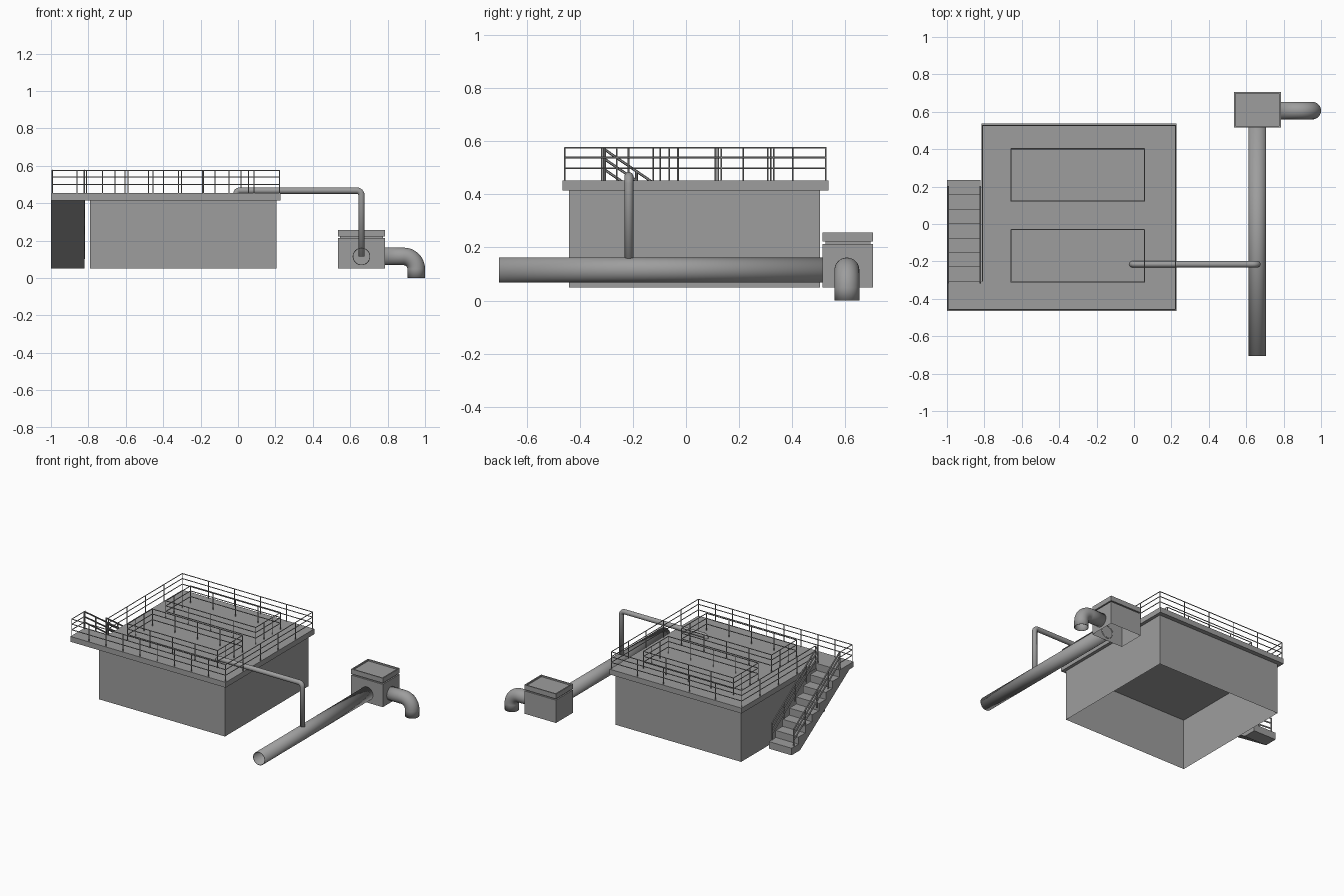
import bpy, bmesh, math
from mathutils import Vector

cube = bpy.data.objects.get("Cube")
if cube:
    bpy.data.objects.remove(cube, do_unlink=True)

grey = bpy.data.materials.new("concrete_grey")
grey.use_nodes = True
colour = (0.34, 0.34, 0.34, 1)
grey.diffuse_color = colour
grey.node_tree.nodes["Principled BSDF"].inputs["Base Color"].default_value = colour


def finish(name, bm, smooth=False):
    bmesh.ops.recalc_face_normals(bm, faces=bm.faces)
    mesh = bpy.data.meshes.new(name)
    bm.to_mesh(mesh)
    bm.free()
    mesh.materials.append(grey)
    obj = bpy.data.objects.new(name, mesh)
    bpy.context.collection.objects.link(obj)
    if smooth:
        bpy.ops.object.select_all(action='DESELECT')
        obj.select_set(True)
        bpy.context.view_layer.objects.active = obj
        bpy.ops.object.shade_smooth_by_angle(angle=math.radians(40))
    return obj


def prism(name, points, direction):
    """Extrude a closed outline along a direction."""
    bm = bmesh.new()
    face = bm.faces.new([bm.verts.new(p) for p in points])
    side = bmesh.ops.extrude_face_region(bm, geom=[face])["geom"]
    bmesh.ops.translate(bm, vec=direction, verts=[g for g in side if isinstance(g, bmesh.types.BMVert)])
    return finish(name, bm)


def box(name, x, y, z, open_bottom=False, rim=0, recess=0):
    bm = bmesh.new()
    bmesh.ops.create_cube(bm, size=1)
    for v in bm.verts:
        v.co = [r[0] if c < 0 else r[1] for c, r in zip(v.co, (x, y, z))]
    bm.normal_update()
    if rim:
        top = [f for f in bm.faces if f.normal.z > 0.9]
        bmesh.ops.inset_region(bm, faces=top, thickness=rim)
        inner = bmesh.ops.extrude_face_region(bm, geom=top)["geom"]
        bmesh.ops.delete(bm, geom=top, context='FACES')
        bmesh.ops.translate(bm, vec=(0, 0, -recess), verts=[g for g in inner if isinstance(g, bmesh.types.BMVert)])
    if open_bottom:
        bmesh.ops.delete(bm, geom=[f for f in bm.faces if f.normal.z < -0.9], context='FACES')
    return finish(name, bm)


def bend(a, corner, b, radius, steps=8):
    """Rounded corner points between two straight runs at right angles."""
    corner = Vector(corner)
    u, v = (Vector(a) - corner).normalized(), (Vector(b) - corner).normalized()
    centre = corner + (u + v) * radius
    angles = [math.pi / 2 * i / steps for i in range(steps + 1)]
    return [centre - v * radius * math.cos(t) - u * radius * math.sin(t) for t in angles]


def pipe(name, path, radius, wall=0.004, sides=32):
    """Open pipe with a thin wall swept along a path in one plane."""
    path = [Vector(p) for p in path]
    bm = bmesh.new()
    rings = []
    for i, p in enumerate(path):
        tangent = (path[min(i + 1, len(path) - 1)] - path[max(i - 1, 0)]).normalized()
        across = Vector((0, 1, 0)) if abs(tangent.y) < 0.5 else Vector((1, 0, 0))
        other = tangent.cross(across)
        angles = [math.tau * k / sides for k in range(sides)]
        rings.append([bm.verts.new(p + radius * (across * math.cos(t) + other * math.sin(t))) for t in angles])
    for a, b in zip(rings, rings[1:]):
        for k in range(sides):
            n = (k + 1) % sides
            bm.faces.new((a[k], a[n], b[n], b[k]))
    obj = finish(name, bm, smooth=True)
    shell = obj.modifiers.new("wall", 'SOLIDIFY')
    shell.thickness = wall
    shell.offset = -1
    return obj


def add_bar(bm, a, b, radius):
    a, b = Vector(a), Vector(b)
    made = bmesh.ops.create_cone(bm, cap_ends=True, segments=6, radius1=radius, radius2=radius, depth=(b - a).length)
    turn = Vector((0, 0, 1)).rotation_difference(b - a).to_matrix()
    for v in made["verts"]:
        v.co = turn @ v.co + (a + b) / 2


RAILS = (0.122, 0.086, 0.046)  # rail heights above the walking surface


def railing(name, runs, radius=0.003):
    """Runs are (start, end, number of bays) along the foot of the railing."""
    bm = bmesh.new()
    for start, end, bays in runs:
        a, b = Vector(start), Vector(end)
        for h in RAILS:
            add_bar(bm, a + Vector((0, 0, h)), b + Vector((0, 0, h)), radius)
        for i in range(bays + 1):
            foot = a.lerp(b, i / bays)
            add_bar(bm, foot, foot + Vector((0, 0, RAILS[0])), radius)
    finish(name, bm)


DECK, UNDER, BASE = 0.453, 0.415, 0.05

# Tank and deck with side landing
box("tank_walls", (-0.79, 0.205), (-0.44, 0.505), (BASE, UNDER), open_bottom=True)
prism("deck_slab", [(-1, -0.465, UNDER), (0.228, -0.465, UNDER), (0.228, 0.537, UNDER),
                    (-0.815, 0.537, UNDER), (-0.815, -0.305, UNDER), (-1, -0.305, UNDER)],
      (0, 0, DECK - UNDER))

# Staircase with sloping underside
steps, foot_y, head_y = 7, 0.235, -0.305
going, rise = (foot_y - head_y) / steps, (DECK - BASE) / (steps + 1)
outline = [(foot_y, BASE)]
for i in range(steps):
    outline += [(foot_y - i * going, BASE + (i + 1) * rise), (foot_y - (i + 1) * going, BASE + (i + 1) * rise)]
outline += [(head_y, UNDER), (-0.42, UNDER), (0.14, BASE)]
prism("staircase", [(-1, y, z) for y, z in outline], (0.18, 0, 0))

# Deck railing
W, E, S, N, L = -0.81, 0.222, -0.457, 0.527, -0.995
railing("deck_railing", [((L, S, DECK), (E, S, DECK), 9), ((E, S, DECK), (E, N, DECK), 5),
                         ((E, N, DECK), (W, N, DECK), 5), ((W, N, DECK), (W, head_y, DECK), 4),
                         ((L, S, DECK), (L, head_y, DECK), 1)])

# Stair railings
for name, x in (("inner", -0.822), ("outer", -0.994)):
    railing(name + "_stair_railing", [((x, head_y - 0.01, DECK), (x, 0.2, BASE + rise), 4)], 0.005)

# Railings round the two basin areas
for name, y0, y1 in (("front", -0.31, -0.03), ("back", 0.122, 0.402)):
    a, b = -0.657, 0.055
    railing(name + "_basin_railing", [((a, y0, DECK), (b, y0, DECK), 4), ((a, y1, DECK), (b, y1, DECK), 4),
                                      ((a, y0, DECK), (a, y1, DECK), 3), ((b, y0, DECK), (b, y1, DECK), 3)])

# Outlet chamber with gap and recessed lid
cx, cy = (0.535, 0.785), (0.515, 0.705)
box("chamber_body", cx, cy, (BASE, 0.213), open_bottom=True)
box("chamber_neck", (0.545, 0.775), (0.525, 0.695), (0.205, 0.226))
box("chamber_lid", cx, cy, (0.222, 0.257), rim=0.012, recess=0.01)

# Pipework
pipe("main_pipe", [(0.66, -0.705, 0.115), (0.66, 0.52, 0.115)], 0.047)
start, corner, end = (0.78, 0.606, 0.115), (0.953, 0.606, 0.115), (0.953, 0.606, 0)
pipe("outlet_elbow", [start] + bend(start, corner, end, 0.067, 12) + [end], 0.047)
left, right, y, z = -0.009, 0.66, -0.215, 0.467
foot, tail = (left, y, 0.43), (right, y, 0.115)
pipe("feed_pipe", [foot] + bend(foot, (left, y, z), (right, y, z), 0.018)
     + bend((left, y, z), (right, y, z), tail, 0.025) + [tail], 0.017, 0.003, 20)
